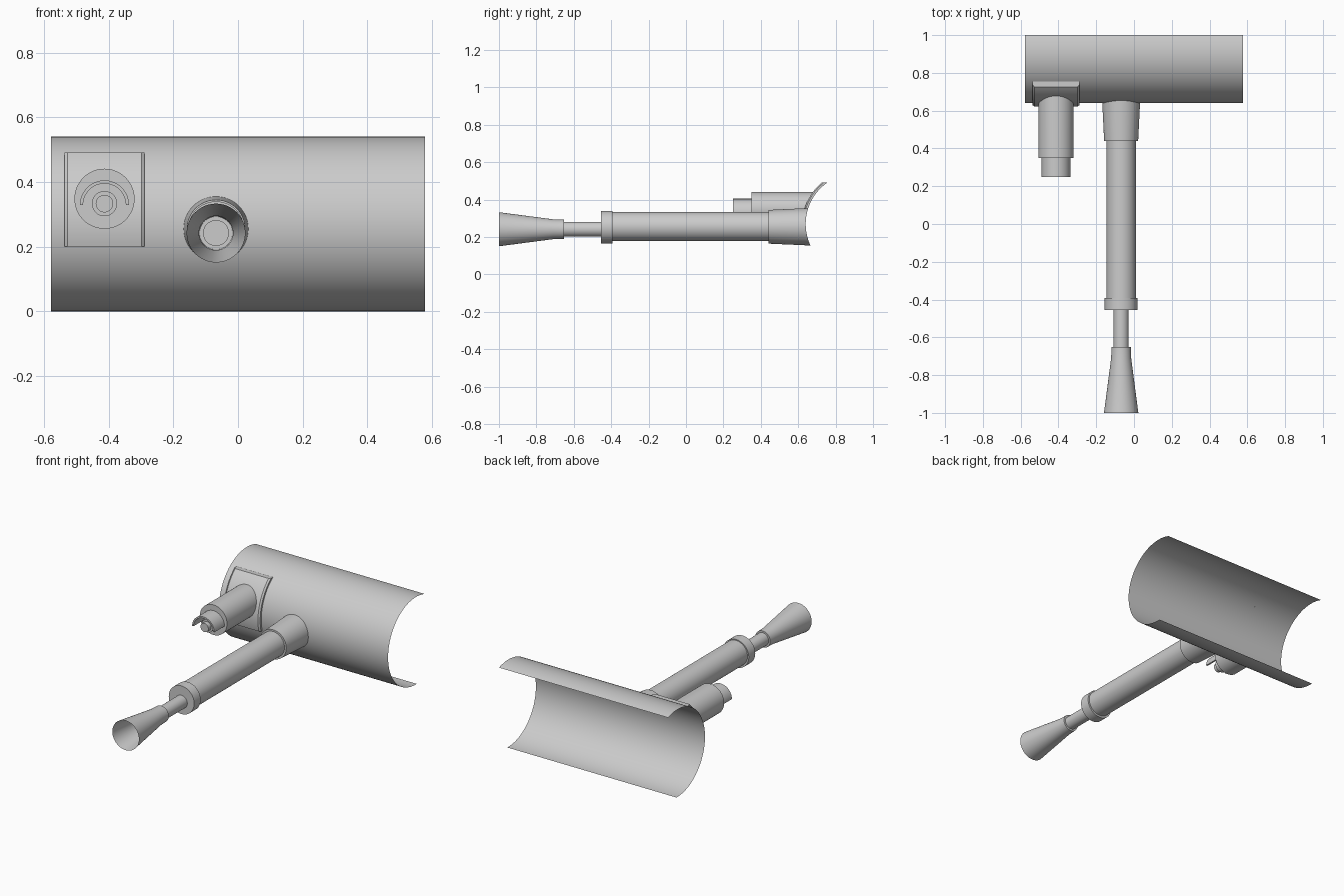
import bpy, math

if "Cube" in bpy.data.objects:
    bpy.data.objects.remove(bpy.data.objects["Cube"])

grey = bpy.data.materials.new("plain_grey")
grey.diffuse_color = (0.6, 0.6, 0.6, 1)
grey.use_nodes = True
grey.node_tree.nodes["Principled BSDF"].inputs["Base Color"].default_value = grey.diffuse_color

CY, CZ, R = 0.91, 0.27, 0.27   # axis and radius of the curved shell


def shell_y(z, r=R):
    return CY - math.sqrt(max(r * r - (z - CZ) ** 2, 0))


def make(name, verts, faces):
    me = bpy.data.meshes.new(name)
    me.from_pydata(verts, [], faces)
    me.materials.append(grey)
    ob = bpy.data.objects.new(name, me)
    bpy.context.collection.objects.link(ob)
    bpy.ops.object.select_all(action='DESELECT')
    bpy.context.view_layer.objects.active = ob
    ob.select_set(True)
    bpy.ops.object.shade_smooth_by_angle(angle=math.radians(30))
    return ob


def lathe(name, cx, cz, profile, cap=False, fit=False, seg=48):
    """Revolve (y, radius) points about a y axis; fit ends the last ring on the shell."""
    verts, faces = [], []
    for i, (y, r) in enumerate(profile):
        for j in range(seg):
            a = 2 * math.pi * j / seg
            z = cz + r * math.sin(a)
            last = fit and i == len(profile) - 1
            verts.append((cx + r * math.cos(a), shell_y(z) if last else y, z))
    for i in range(len(profile) - 1):
        for j in range(seg):
            k = (j + 1) % seg
            faces.append((i * seg + j, (i + 1) * seg + j, (i + 1) * seg + k, i * seg + k))
    if cap:
        faces.append(tuple(range(seg)))
    return make(name, verts, faces)


def strip(name, rows, caps=False):
    """Skin a list of equal rows of points."""
    n = len(rows[0])
    verts = [p for row in rows for p in row]
    faces = [(i * n + j, i * n + j + 1, (i + 1) * n + j + 1, (i + 1) * n + j)
             for i in range(len(rows) - 1) for j in range(n - 1)]
    if caps:
        faces.append(tuple(reversed(range(n))))
        faces.append(tuple(range((len(rows) - 1) * n, len(rows) * n)))
    return make(name, verts, faces)


# Curved open shell
rows = []
for i in range(65):
    t = math.radians(-92 + (109.5 + 92) * i / 64)
    y, z = CY - R * math.cos(t), CZ + R * math.sin(t)
    rows.append([(-0.578, y, z), (0.578, y, z)])
strip("curved_shell", rows)

# Raised mounting plate following the shell, with bevelled sides
section = [(-0.537, R), (-0.537, 0.281), (-0.527, 0.288),
           (-0.299, 0.288), (-0.289, 0.281), (-0.289, R)]
rows = []
for i in range(25):
    z = 0.2 + 0.291 * i / 24
    rows.append([(x, shell_y(z, r), z) for x, r in section])
strip("mounting_plate", rows, caps=True)

# Side cylinder and its stepped knob
lathe("side_cylinder", -0.413, 0.348, [(0.35, 0.093), (0.6, 0.093)], cap=True, fit=True)
lathe("side_knob", -0.413, 0.333,
      [(0.262, 0.027), (0.29, 0.027), (0.29, 0.039), (0.352, 0.039)], cap=True)

# Half-round hood over the knob
hood = [(0.352, 0.066), (0.25, 0.066), (0.25, 0.076), (0.352, 0.076)]
verts, faces, seg = [], [], 32
for j in range(seg + 1):
    a = math.pi * j / seg
    verts += [(-0.413 + r * math.cos(a), y, 0.329 + r * math.sin(a)) for y, r in hood]
for j in range(seg):
    for i in range(4):
        k = (i + 1) % 4
        faces.append((j * 4 + i, j * 4 + k, j * 4 + 4 + k, j * 4 + 4 + i))
faces += [(3, 2, 1, 0), tuple(seg * 4 + i for i in range(4))]
make("knob_hood", verts, faces)

# Long arm: socket, tube, collar, rod and flared end
AX = -0.068
lathe("arm_socket", AX, 0.255, [(0.44, 0.077), (0.44, 0.09), (0.64, 0.1)], fit=True)
lathe("arm_tube", AX, 0.256, [(-0.42, 0.078), (0.46, 0.078)])
lathe("arm_collar", AX, 0.253,
      [(-0.455, 0.087), (-0.392, 0.087), (-0.392, 0.07)], cap=True)
lathe("arm_rod", AX, 0.242, [(-0.7, 0.04), (-0.45, 0.04)], cap=True)
lathe("flared_end", AX, 0.242,
      [(-1.0, 0.091), (-0.71, 0.053), (-0.652, 0.051), (-0.652, 0.04)])
